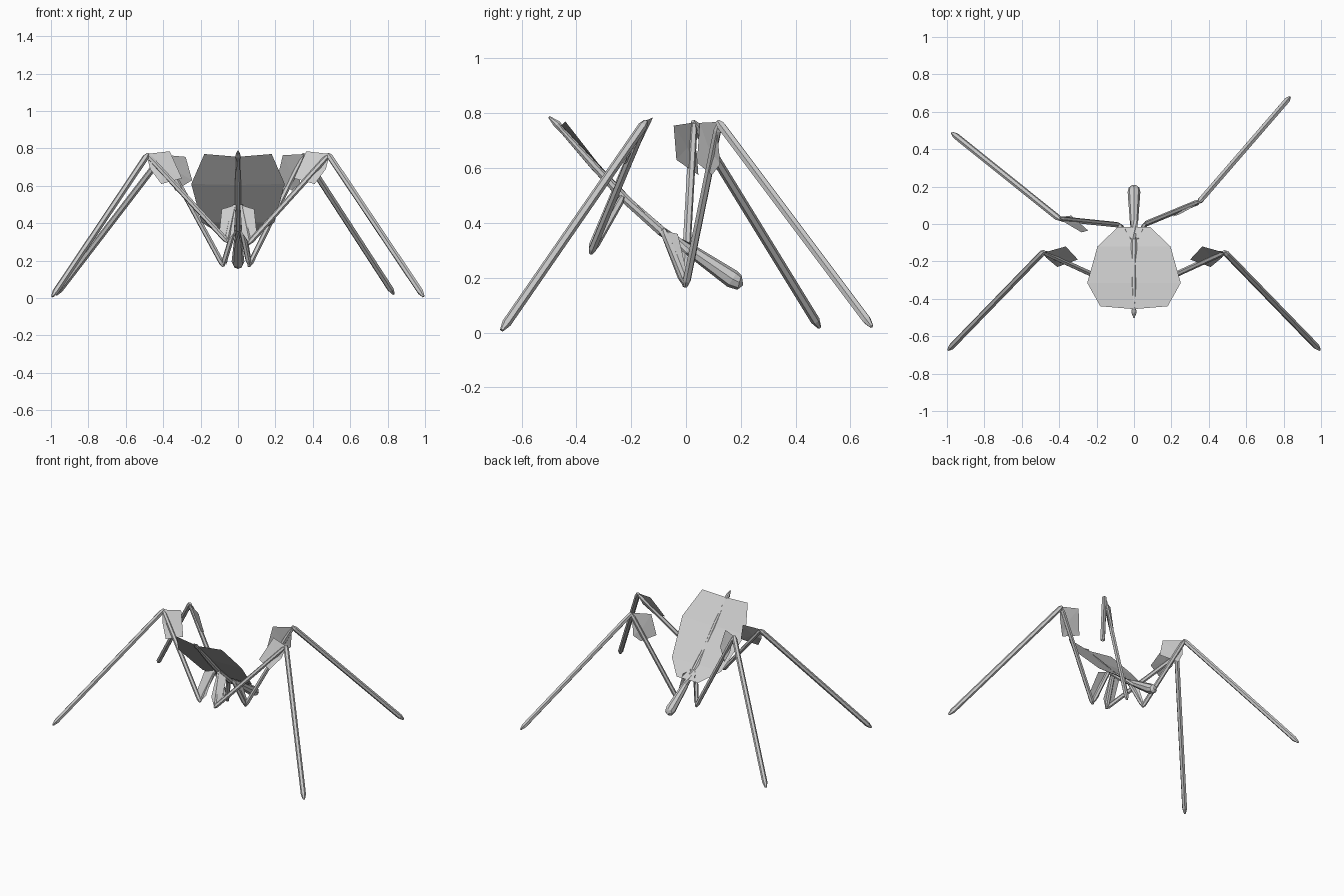
import bpy, bmesh, math
from mathutils import Vector

if "Cube" in bpy.data.objects:
    bpy.data.objects.remove(bpy.data.objects["Cube"])


def make_object(name, bm):
    bmesh.ops.recalc_face_normals(bm, faces=bm.faces)
    mesh = bpy.data.meshes.new(name)
    bm.to_mesh(mesh)
    bm.free()
    obj = bpy.data.objects.new(name, mesh)
    bpy.context.collection.objects.link(obj)
    return obj


def tube(name, stations, sides=6):
    """Faceted rod through (point, radius) stations."""
    bm = bmesh.new()
    pts = [Vector(p) for p, r in stations]
    rings = []
    for i, (p, r) in enumerate(stations):
        d = (pts[min(i + 1, len(pts) - 1)] - pts[max(i - 1, 0)]).normalized()
        u = d.cross(Vector((0.3, 1, 0.1)) if abs(d.y) < 0.8 else Vector((1, 0, 0))).normalized()
        v = d.cross(u)
        rings.append([bm.verts.new(pts[i] + r * (math.cos(a) * u + math.sin(a) * v))
                      for a in (2 * math.pi * k / sides for k in range(sides))])
    for a, b in zip(rings, rings[1:]):
        for k in range(sides):
            n = (k + 1) % sides
            bm.faces.new((a[k], a[n], b[n], b[k]))
    bm.faces.new(rings[0])
    bm.faces.new(rings[-1])
    return make_object(name, bm)


def limb_segment(name, a, b, r):
    """Rod with blunt tapered ends."""
    a, b = Vector(a), Vector(b)
    d = (b - a).normalized()
    return tube(name, [(a - d * .008, r * .5), (a + d * .015, r),
                       (b - d * .03, r), (b + d * .005, r * .4)])


def plate(name, pts):
    """Thin armour sheet fanned around its middle."""
    bm = bmesh.new()
    vs = [bm.verts.new(p) for p in pts]
    c = bm.verts.new(sum((Vector(p) for p in pts), Vector()) / len(pts))
    for i in range(len(vs)):
        bm.faces.new((vs[i], vs[(i + 1) % len(vs)], c))
    return make_object(name, bm)


# Back shield: rows of (half width, y, z edge, y centre, z centre)
rows = [(.18, -.44, .77, -.455, .755), (.25, -.315, .61, -.315, .605),
        (.195, -.12, .405, -.12, .405), (.085, -.015, .335, -.015, .335)]
bm = bmesh.new()
grid = [[bm.verts.new(p) for p in ((-w, y, z), (0, cy, cz), (w, y, z))]
        for w, y, z, cy, cz in rows]
for a, b in zip(grid, grid[1:]):
    for k in range(2):
        bm.faces.new((a[k], a[k + 1], b[k + 1], b[k]))
make_object("back_shield", bm)

# Spine rod with a thick head and a thin tail spike
tube("spine", [((0, -.50, .787), .004), ((0, -.47, .76), .015), ((0, -.45, .735), .010),
               ((0, -.34, .615), .017), ((0, -.22, .485), .017), ((0, -.09, .37), .019),
               ((0, .01, .305), .022), ((0, .17, .195), .034), ((0, .195, .183), .028),
               ((0, .207, .185), .012)], 8)

# Legs: socket, elbow, knee, foot
legs = {
    "front_right": ((.02, -.235, .49), (.06, -.345, .295), (.485, -.15, .765), (.99, -.67, .012)),
    "front_left": ((-.02, -.235, .49), (-.06, -.345, .305), (-.485, -.15, .765), (-.99, -.67, .012)),
    "back_right": ((.02, -.08, .37), (.06, .0, .175), (.35, .12, .765), (.83, .675, .025)),
    "back_left": ((-.02, -.08, .37), (-.08, -.005, .175), (-.4, .028, .765), (-.97, .485, .022)),
}
for name, (socket, elbow, knee, foot) in legs.items():
    limb_segment(name + "_hip", socket, elbow, .015)
    limb_segment(name + "_thigh", elbow, knee, .015)
    limb_segment(name + "_shin", knee, foot, .017)

# Armour plates at the front knees and hips, and the rear hips
for side, s in (("right", 1), ("left", -1)):
    plate("front_knee_plate_" + side,
          [(s * x, y, z) for x, y, z in ((.49, -.155, .77), (.365, -.12, .785), (.30, -.19, .64),
                                         (.41, -.23, .61), (.47, -.18, .69))])
    plate("front_hip_plate_" + side,
          [(s * x, y, z) for x, y, z in ((.01, -.245, .5), (.087, -.255, .475), (.1, -.325, .35),
                                         (.055, -.35, .3), (.02, -.33, .35))])
    plate("back_hip_plate_" + side,
          [(s * x, y, z) for x, y, z in ((.02, -.1, .375), (.045, -.03, .36),
                                         (.07, .005, .21), (.06, -.01, .18))])

# Rear knee plates
plate("back_knee_plate_right", [(.35, .11, .768), (.24, .05, .765), (.205, .04, .62),
                                (.29, .095, .575), (.33, .125, .615)])
plate("back_knee_plate_left", [(-.39, .02, .765), (-.28, -.045, .755), (-.245, -.035, .63),
                               (-.335, .045, .575), (-.375, .04, .65)])
